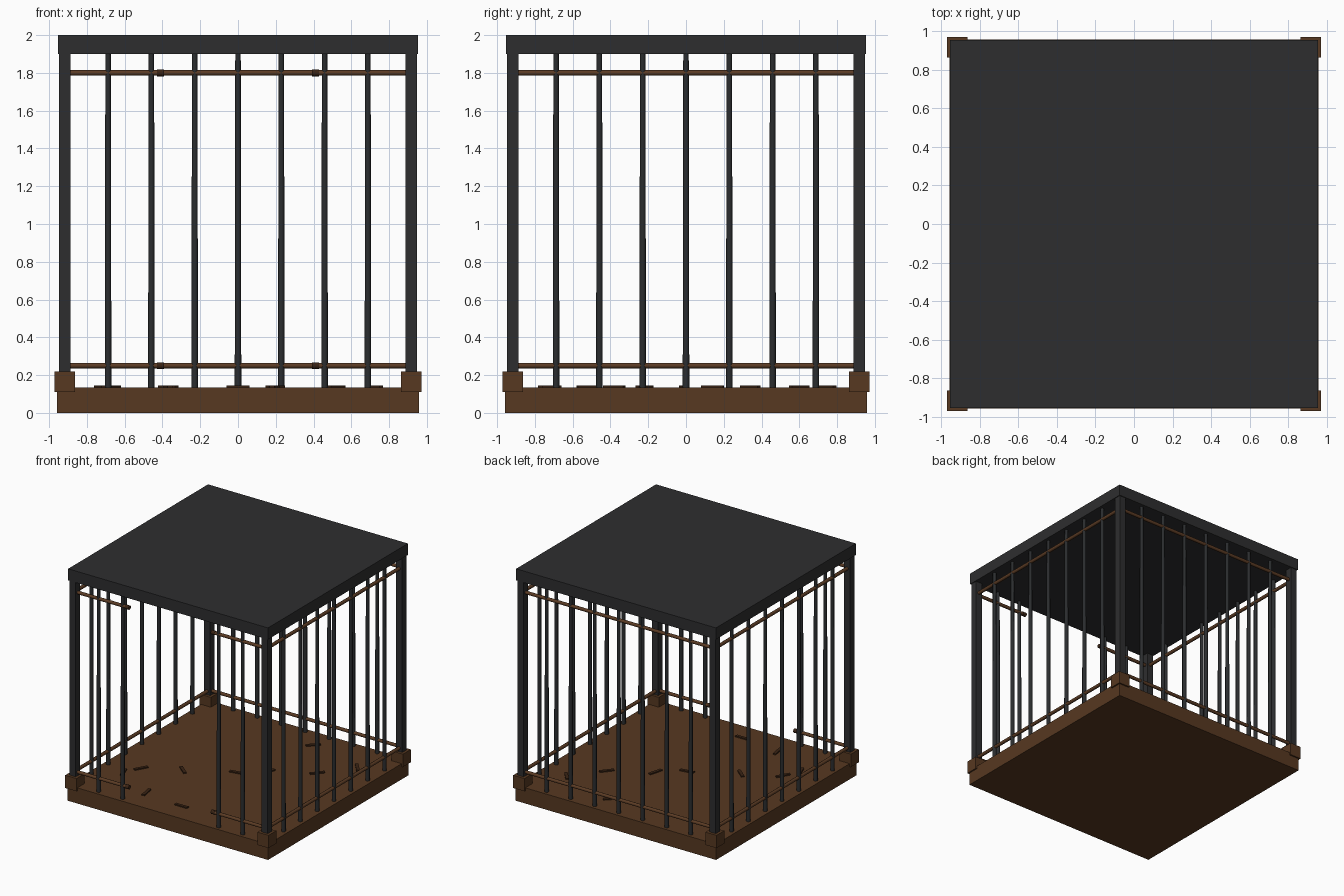
import bpy
import math

if "Cube" in bpy.data.objects:
    bpy.data.objects.remove(bpy.data.objects["Cube"], do_unlink=True)


def material(name, rgb):
    m = bpy.data.materials.new(name)
    m.use_nodes = True
    m.diffuse_color = (*rgb, 1)
    m.node_tree.nodes["Principled BSDF"].inputs["Base Color"].default_value = (*rgb, 1)
    return m


IRON = material("dark iron", (0.027, 0.027, 0.028))
BAR = material("bar iron", (0.024, 0.026, 0.028))
WOOD = material("brown wood", (0.095, 0.040, 0.015))
RUST = material("rusty brown", (0.107, 0.045, 0.018))
DARK = material("dark brown", (0.042, 0.017, 0.007))


def finish(name, mat):
    ob = bpy.context.object
    ob.name = name
    ob.data.materials.append(mat)
    return ob


def box(name, centre, size, mat, turn=0):
    bpy.ops.mesh.primitive_cube_add(size=1, location=centre, rotation=(0, 0, turn))
    ob = finish(name, mat)
    ob.scale = size
    return ob


def rod(name, centre, r1, r2, length, mat, rotation=(0, 0, 0)):
    bpy.ops.mesh.primitive_cone_add(vertices=8, radius1=r1, radius2=r2, depth=length,
                                    location=centre, rotation=rotation)
    ob = finish(name, mat)
    bpy.ops.object.shade_smooth_by_angle(angle=math.radians(50))
    return ob


EDGE = 0.917          # distance of the bar rows from the middle
STEP = EDGE / 4       # spacing of the bars
FLOOR, CEILING = 0.135, 1.9
HALF_GAP = 0.41       # half the width of the front opening

# Floor slab and roof slab
box("base", (0, 0, FLOOR / 2), (1.916, 1.916, FLOOR), WOOD)
box("roof", (0, 0, 1.95), (1.908, 1.908, 0.1), IRON)

# Corner posts and their foot blocks
for sx in (-1, 1):
    for sy in (-1, 1):
        x, y = sx * EDGE, sy * EDGE
        box("corner_post", (x, y, 1.01), (0.061, 0.061, 1.8), IRON)
        box("corner_block", (x, y, 0.165), (0.107, 0.107, 0.11), WOOD)


# Tapered bars on all four sides, with an opening in the front
def bar(x, y):
    rod("bar", (x, y, (FLOOR + CEILING) / 2), 0.0175, 0.0145, CEILING - FLOOR, BAR)


for i in range(-3, 4):
    t = i * STEP
    bar(t, EDGE)
    bar(EDGE, t)
    bar(-EDGE, t)
    if abs(i) > 1:
        bar(t, -EDGE)

# Rails, cut short beside the opening
ALONG_X, ALONG_Y = (0, math.pi / 2, 0), (math.pi / 2, 0, 0)
R = 0.0145
for z in (0.25, 1.8):
    rod("back_rail", (0, EDGE, z), R, R, 2 * EDGE, RUST, ALONG_X)
    for s in (-1, 1):
        rod("side_rail", (s * EDGE, 0, z), R, R, 2 * EDGE, RUST, ALONG_Y)
        rod("front_rail", (s * (EDGE + HALF_GAP) / 2, -EDGE, z), R, R,
            EDGE - HALF_GAP, RUST, ALONG_X)
        rod("rail_end", (s * HALF_GAP, -EDGE, z), 0.018, 0.018, 0.035, DARK, ALONG_X)

# Loose sticks lying on the floor
STICKS = [(-0.66, -0.38, 60), (-0.37, -0.72, 100), (0, -0.77, 0), (-0.37, -0.22, -40),
          (0, -0.015, 10), (0.195, 0.14, 75), (0.197, 0.745, 45), (0.52, 0.34, 50),
          (0.72, 0.6, -50), (-0.73, -0.52, 110)]
for x, y, angle in STICKS:
    box("floor_stick", (x, y, FLOOR + 0.004), (0.12, 0.026, 0.012), DARK, math.radians(angle))
